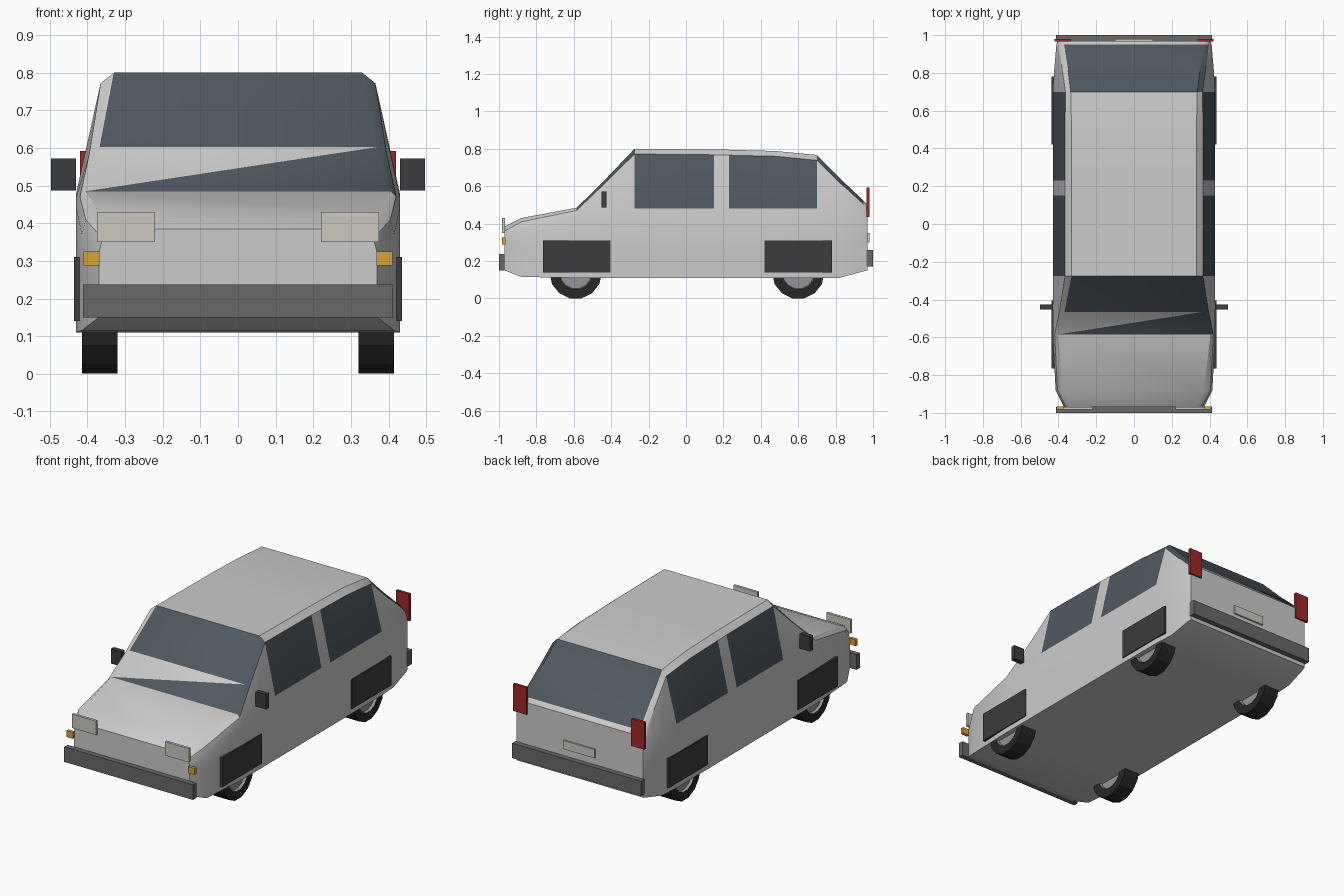
import bpy, bmesh, math

if "Cube" in bpy.data.objects:
    bpy.data.objects.remove(bpy.data.objects["Cube"])


def material(name, rgb):
    m = bpy.data.materials.new(name)
    m.diffuse_color = (*rgb, 1)
    m.use_nodes = True
    m.node_tree.nodes["Principled BSDF"].inputs["Base Color"].default_value = m.diffuse_color
    return m


GLASS = material("glass", (0.08, 0.10, 0.12))
DARK = material("dark_trim", (0.045, 0.045, 0.05))
BUMPER = material("bumper_grey", (0.14, 0.14, 0.14))
LAMP = material("lamp", (0.60, 0.58, 0.52))
AMBER = material("amber", (0.70, 0.36, 0.04))
RED = material("red", (0.35, 0.02, 0.02))
TYRE = material("tyre", (0.02, 0.02, 0.02))
RIM = material("rim", (0.30, 0.30, 0.31))


def make_object(name, bm, mats, smooth=None):
    bmesh.ops.recalc_face_normals(bm, faces=bm.faces)
    me = bpy.data.meshes.new(name)
    bm.to_mesh(me)
    bm.free()
    ob = bpy.data.objects.new(name, me)
    bpy.context.collection.objects.link(ob)
    for m in mats:
        me.materials.append(m)
    if smooth:
        bpy.ops.object.select_all(action='DESELECT')
        ob.select_set(True)
        bpy.context.view_layer.objects.active = ob
        bpy.ops.object.shade_smooth_by_angle(angle=math.radians(smooth))
    return ob


def box(name, xs, ys, zs, mat):
    bm = bmesh.new()
    bmesh.ops.create_cube(bm, size=1)
    for v in bm.verts:
        for i, (a, b) in enumerate((xs, ys, zs)):
            v.co[i] = (a + b) / 2 + v.co[i] * (b - a)
    return make_object(name, bm, [mat])


def box_pair(name, xs, ys, zs, mat):
    box(name + "_right", xs, ys, zs, mat)
    box(name + "_left", (-xs[1], -xs[0]), ys, zs, mat)


# Body: y, sill z, side x, belt z, shoulder x, shoulder z, top x, top z
STATIONS = [
    (-0.97, 0.15, 0.37, 0.32, 0.36, 0.36, 0.33, 0.385),
    (-0.88, 0.115, 0.415, 0.37, 0.405, 0.41, 0.37, 0.43),
    (-0.585, 0.11, 0.43, 0.44, 0.42, 0.47, 0.405, 0.485),
    (-0.465, 0.11, 0.43, 0.47, 0.395, 0.585, 0.368, 0.602),
    (-0.275, 0.11, 0.43, 0.48, 0.365, 0.772, 0.33, 0.80),
    (0.15, 0.11, 0.43, 0.48, 0.365, 0.768, 0.33, 0.796),
    (0.23, 0.11, 0.43, 0.48, 0.365, 0.766, 0.33, 0.795),
    (0.48, 0.11, 0.43, 0.48, 0.365, 0.76, 0.33, 0.788),
    (0.70, 0.11, 0.43, 0.48, 0.363, 0.738, 0.335, 0.767),
    (0.82, 0.11, 0.422, 0.475, 0.38, 0.62, 0.35, 0.645),
    (0.95, 0.145, 0.411, 0.46, 0.397, 0.50, 0.37, 0.522),
    (0.97, 0.15, 0.405, 0.45, 0.393, 0.48, 0.37, 0.50),
]
SIDE_GLASS = {4, 6, 7}
SCREEN_GLASS = {2, 3, 8, 9}


def body():
    bm = bmesh.new()
    rings = []
    for y, zb, w, belt, sx, sz, tx, tz in STATIONS:
        half = [(w, zb), (w, zb + 0.16), (w, belt), (sx, sz), (tx, tz)]
        outline = half + [(-x, z) for x, z in reversed(half)]
        rings.append([bm.verts.new((x, y, z)) for x, z in outline])
    for i, (a, b) in enumerate(zip(rings, rings[1:])):
        for j in range(10):
            k = (j + 1) % 10
            if i == 2 and j == 4:
                # lower windscreen: one glass triangle, one body triangle
                bm.faces.new((a[4], a[5], b[4])).material_index = 1
                bm.faces.new((a[5], b[5], b[4]))
                continue
            f = bm.faces.new((a[j], a[k], b[k], b[j]))
            f.material_index = int((j in (2, 6) and i in SIDE_GLASS)
                                   or (j in (3, 4) and i in SCREEN_GLASS))
    bm.faces.new(rings[0])
    bm.faces.new(rings[-1])
    paint = material("paint", (0.8, 0.8, 0.8))
    make_object("body", bm, [paint, GLASS], smooth=32)


body()


# Wheels: a tyre ring around a recessed hub
def wheel(name, side, y):
    bm = bmesh.new()
    n, loops = 14, []
    profile = [(0.415, 0.09), (0.415, 0.14), (0.32, 0.14), (0.32, 0.09),
               (0.335, 0.085), (0.40, 0.085)]
    for s in range(n):
        t = math.tau * (s + 0.5) / n
        loops.append([bm.verts.new((side * x, y + r * math.sin(t), 0.137 + r * math.cos(t)))
                      for x, r in profile])
    for s in range(n):
        a, b = loops[s], loops[(s + 1) % n]
        for j in (0, 1, 2, 3, 5):
            k = (j + 1) % 6
            f = bm.faces.new((a[j], a[k], b[k], b[j]))
            f.material_index = int(j in (3, 5))
    for j in (4, 5):
        bm.faces.new([l[j] for l in loops]).material_index = 1
    make_object(name, bm, [TYRE, RIM])


for end, y in (("front", -0.59), ("rear", 0.60)):
    for label, side in (("right", 1), ("left", -1)):
        wheel(f"{end}_wheel_{label}", side, y)

# Wheel arch panels
box_pair("front_arch", (0.415, 0.436), (-0.765, -0.405), (0.14, 0.31), DARK)
box_pair("rear_arch", (0.405, 0.436), (0.42, 0.78), (0.14, 0.31), DARK)

# Bumpers and plate
box("front_bumper", (-0.412, 0.412), (-1.0, -0.97), (0.15, 0.237), BUMPER)
box("rear_bumper", (-0.412, 0.412), (0.965, 1.0), (0.172, 0.258), BUMPER)
box("rear_plate", (-0.10, 0.10), (0.965, 0.98), (0.30, 0.35), LAMP)

# Lamps
box_pair("headlight", (0.22, 0.375), (-0.983, -0.968), (0.35, 0.43), LAMP)
box_pair("indicator", (0.368, 0.41), (-0.983, -0.966), (0.288, 0.325), AMBER)
box_pair("tail_light", (0.335, 0.42), (0.965, 0.98), (0.435, 0.592), RED)

# Door mirrors
box_pair("mirror", (0.43, 0.497), (-0.452, -0.425), (0.487, 0.572), DARK)
